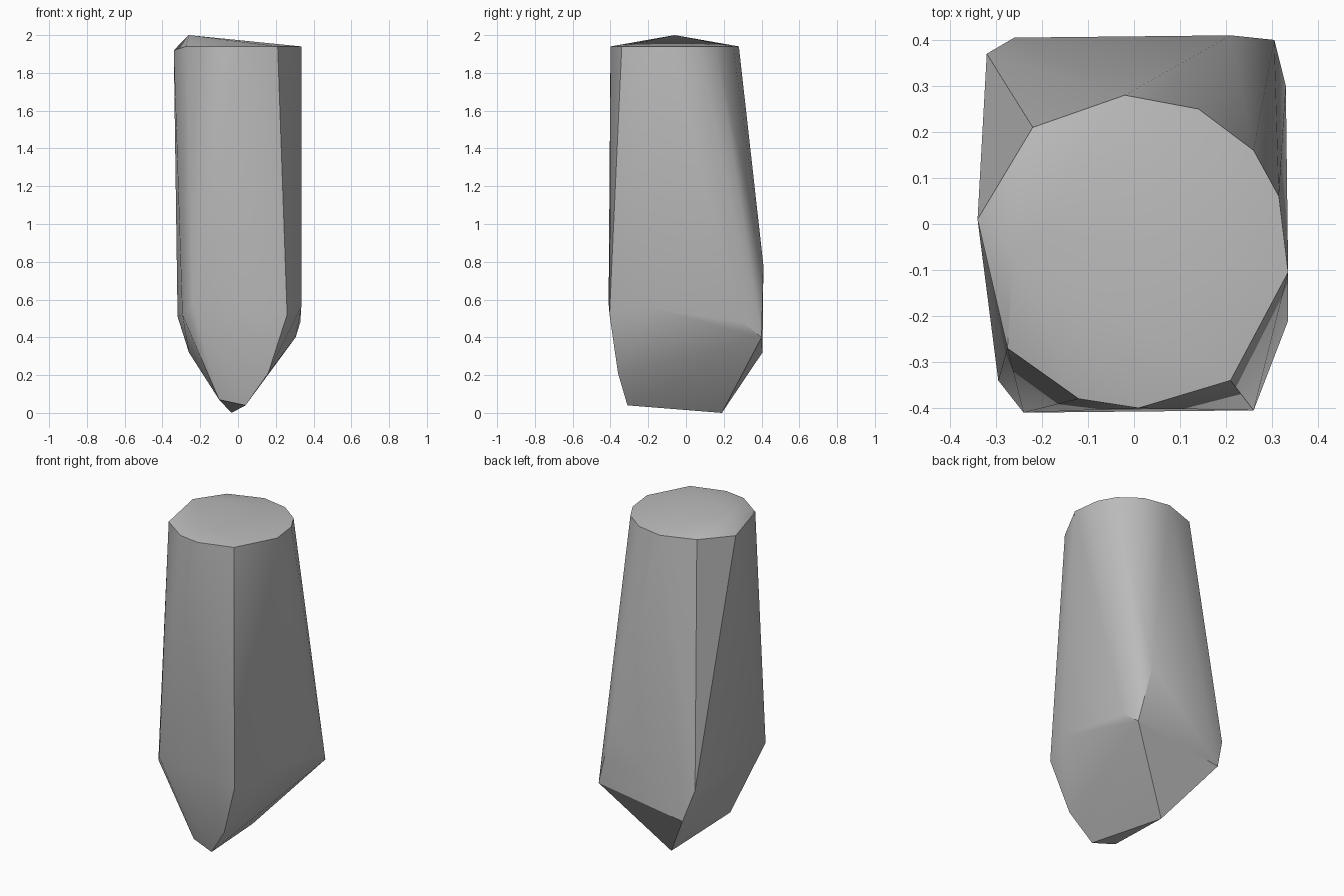
import bpy
import bmesh
import math

cube = bpy.data.objects.get("Cube")
if cube:
    bpy.data.objects.remove(cube, do_unlink=True)


def make_material(name, colour):
    material = bpy.data.materials.new(name)
    material.use_nodes = True
    material.diffuse_color = colour
    material.node_tree.nodes["Principled BSDF"].inputs["Base Color"].default_value = colour
    return material


def faceted_solid(name, corners, material, sharp_angle):
    """Wrap a closed convex skin around the corner points."""
    bm = bmesh.new()
    for corner in corners:
        bm.verts.new(corner)
    hull = bmesh.ops.convex_hull(bm, input=bm.verts[:], use_existing_faces=False)
    loose = [v for v in bm.verts if not v.link_faces]
    bmesh.ops.delete(bm, geom=loose, context="VERTS")
    bmesh.ops.recalc_face_normals(bm, faces=bm.faces[:])
    mesh = bpy.data.meshes.new(name)
    bm.to_mesh(mesh)
    bm.free()
    mesh.materials.append(material)
    solid = bpy.data.objects.new(name, mesh)
    bpy.context.collection.objects.link(solid)
    bpy.ops.object.select_all(action="DESELECT")
    solid.select_set(True)
    bpy.context.view_layer.objects.active = solid
    bpy.ops.object.shade_smooth_by_angle(angle=math.radians(sharp_angle))
    return solid


# Rounded rim of the flat upper end
rim_height = 1.94
rim = [(-.22, .21), (-.02, .28), (.14, .25), (.26, .16), (.315, .06),
       (.335, -.105), (.21, -.34), (.01, -.40), (-.12, -.38), (-.275, -.27)]
upper_end = [(x, y, rim_height) for x, y in rim]

# Low crest and chipped corner on the upper end
crest = [(-.26, -.06, 2), (-.34, .01, 1.92)]

# Boxy shoulder where the shaft is widest
shoulder = [(.26, -.405, .52), (.335, -.21, .56), (.33, .30, .48),
            (.305, .40, .40), (.21, .41, .78), (-.26, .405, .32),
            (-.32, .37, .51), (-.295, -.34, .52), (-.24, -.41, .58)]

# Wedge shaped lower tip
tip = [(.16, -.36, .21), (.04, -.31, .04), (-.10, -.28, .07), (-.035, .19, 0)]

grey_stone = make_material("grey_stone", (.5, .5, .5, 1))
faceted_solid("stone_shard", upper_end + crest + shoulder + tip, grey_stone, 30)
